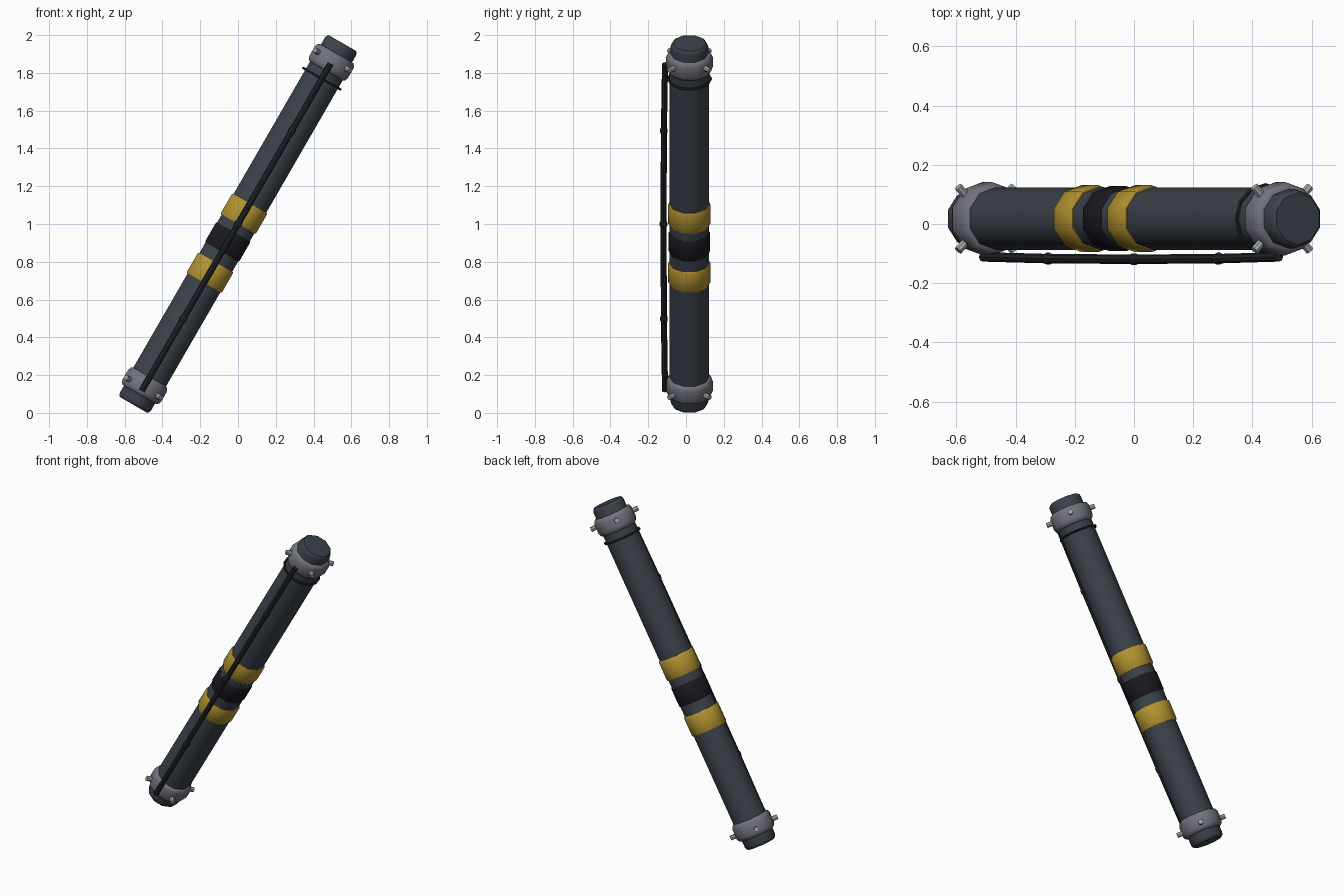
import bpy, bmesh, math
from mathutils import Matrix, Vector

if "Cube" in bpy.data.objects:
    bpy.data.objects.remove(bpy.data.objects["Cube"])

SIDES = 10
# Staff frame: local z runs along the staff, leaning 30 degrees toward +x
FRAME = Matrix.Translation((0, 0.018, 1.0)) @ Matrix.Rotation(math.radians(30), 4, 'Y')


def material(name, rgb):
    m = bpy.data.materials.new(name)
    m.diffuse_color = (*rgb, 1)
    m.use_nodes = True
    m.node_tree.nodes["Principled BSDF"].inputs["Base Color"].default_value = m.diffuse_color
    return m


SLATE = material("slate", (0.045, 0.055, 0.07))
STEEL = material("steel", (0.17, 0.17, 0.21))
GOLD = material("gold", (0.45, 0.29, 0.03))
BLACK = material("black", (0.011, 0.01, 0.015))
CABLE = material("cable", (0.015, 0.018, 0.022))
PIN = material("pin", (0.38, 0.4, 0.4))


def lathe(name, profile, mat, sides=SIDES, local=Matrix.Identity(4), closed=False):
    """Revolve (radius, height) points about local z; open profiles get end caps."""
    bm = bmesh.new()
    rings = []
    for r, h in profile:
        rings.append([bm.verts.new((r * math.sin(2 * math.pi * i / sides),
                                    r * math.cos(2 * math.pi * i / sides), h))
                      for i in range(sides)])
    pairs = list(zip(rings, rings[1:]))
    if closed:
        pairs.append((rings[-1], rings[0]))
    else:
        bm.faces.new(rings[0])
        bm.faces.new(rings[-1])
    for a, b in pairs:
        for i in range(sides):
            j = (i + 1) % sides
            bm.faces.new((a[i], a[j], b[j], b[i]))
    bmesh.ops.recalc_face_normals(bm, faces=bm.faces)
    me = bpy.data.meshes.new(name)
    bm.to_mesh(me)
    bm.free()
    ob = bpy.data.objects.new(name, me)
    bpy.context.collection.objects.link(ob)
    me.materials.append(mat)
    ob.matrix_world = FRAME @ local
    bpy.ops.object.select_all(action='DESELECT')
    ob.select_set(True)
    bpy.context.view_layer.objects.active = ob
    bpy.ops.object.shade_smooth_by_angle(angle=math.radians(37))
    return ob


# Main tube
lathe("main_tube", [(0.105, -1.0), (0.105, 1.0)], SLATE)

# End fittings, mirrored along the staff
for end, s in (("bottom", -1), ("top", 1)):
    lathe(end + "_cap", [(0.1, s * 0.98), (0.1, s * 1.085), (0.096, s * 1.098),
                         (0.087, s * 1.106)], SLATE)
    lathe(end + "_collar", [(0.107, s * 0.935), (0.117, s * 0.942), (0.124, s * 0.96),
                            (0.124, s * 1.02), (0.117, s * 1.036), (0.107, s * 1.043)], STEEL)
    for k in range(4):
        local = (Matrix.Translation((0, 0, s * 1.0))
                 @ Matrix.Rotation(math.radians(45 + 90 * k), 4, 'Z')
                 @ Matrix.Rotation(math.radians(90), 4, 'Y'))
        lathe(f"{end}_pin_{k}", [(0.015, 0.1), (0.015, 0.152)], PIN, 8, local)

# Grip bands
for name, lo, hi, r, mat in (("upper_band", 0.0, 0.125, 0.113, GOLD),
                             ("grip_wrap", -0.17, -0.048, 0.11, BLACK),
                             ("lower_band", -0.36, -0.235, 0.113, GOLD)):
    lathe(name, [(r - 0.004, lo), (r, lo + 0.006), (r, hi - 0.006), (r - 0.004, hi)], mat)

# Thin ring under the top collar
ring = [(0.113 + 0.007 * math.cos(a * math.pi / 3), 0.888 + 0.007 * math.sin(a * math.pi / 3))
        for a in range(6)]
lathe("top_ring", ring, CABLE, 12, closed=True)

# Cable along the front, bowing slightly outward, with a clip at each joint
points = [Vector((0, y, s)) for y, s in ((-0.129, -1.02), (-0.135, -0.58), (-0.137, 0.0),
                                         (-0.135, 0.57), (-0.129, 0.98))]
for i, (a, b) in enumerate(zip(points, points[1:])):
    d = b - a
    local = Matrix.Translation(a) @ d.to_track_quat('Z', 'Y').to_matrix().to_4x4()
    lathe(f"cable_{i}", [(0.016, 0), (0.016, d.length)], CABLE, 8, local)
for i, p in enumerate(points[1:-1]):
    lathe(f"cable_clip_{i}", [(0.016, -0.018), (0.02, -0.01), (0.02, 0.01), (0.016, 0.018)],
          CABLE, 8, Matrix.Translation(p))
